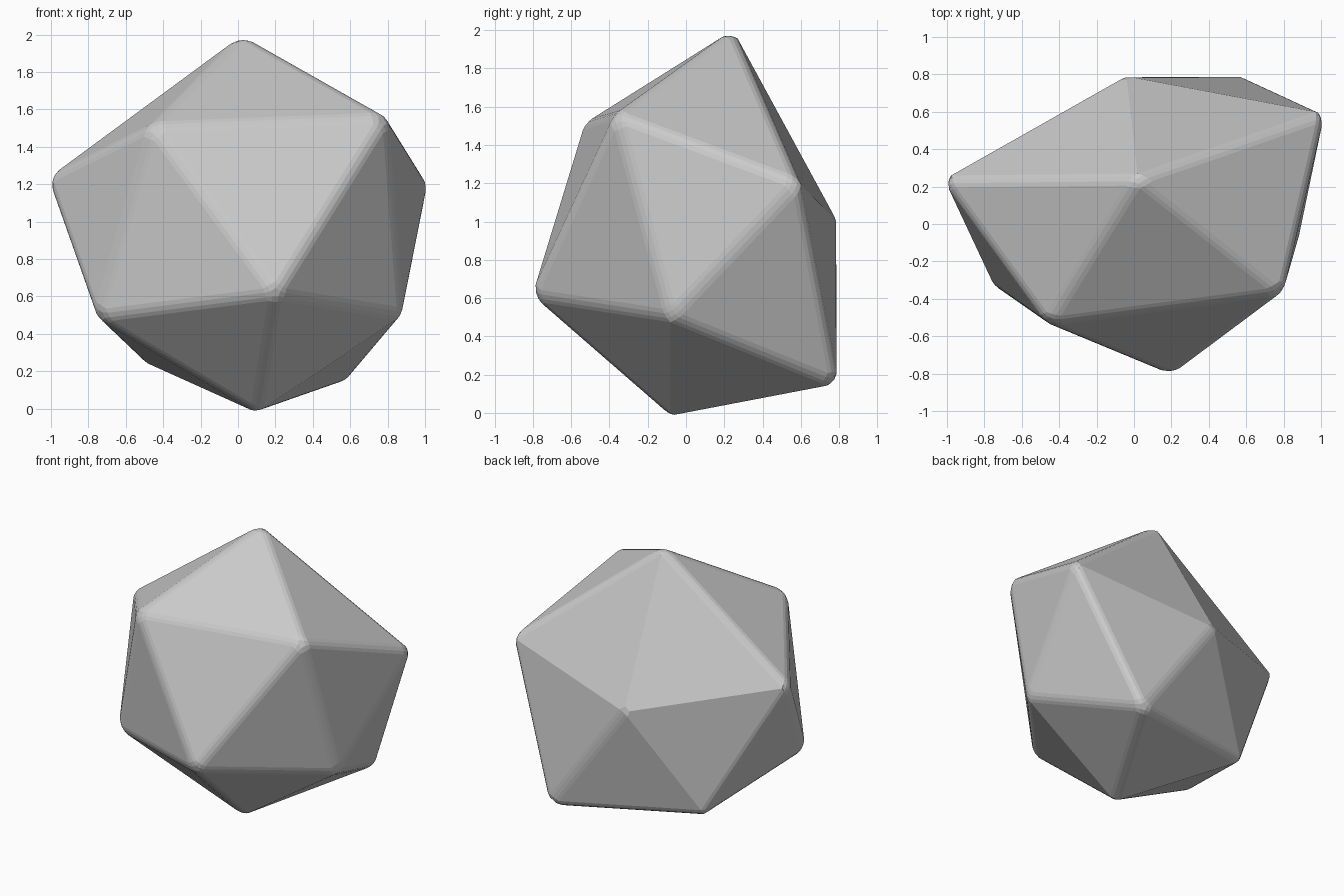
import bpy, bmesh
from mathutils import Vector

cube = bpy.data.objects.get("Cube")
if cube:
    bpy.data.objects.remove(cube, do_unlink=True)

# Irregular twenty-sided stone: apex, two staggered rings of five, base point
apex = (0.02, 0.24, 1.98)
base = (0.1, -0.08, 0)
upper = [(-1, 0.23, 1.23), (-0.45, -0.52, 1.5), (0.78, -0.36, 1.55),
         (1, 0.58, 1.2), (-0.04, 0.79, 1)]
lower = [(-0.74, -0.32, 0.5), (0.2, -0.79, 0.62), (0.86, -0.08, 0.51),
         (0.57, 0.78, 0.16), (-0.5, 0.5, 0.27)]

centre = Vector((0, 0, 1))
bm = bmesh.new()


def corner(p, push=0.022):
    """Place a corner slightly outside, so rounding brings it back in."""
    v = Vector(p)
    return bm.verts.new(v + (v - centre).normalized() * push)


top, bottom = corner(apex), corner(base)
up = [corner(p) for p in upper[:-1]] + [corner(upper[-1], 0)]
low = [corner(p) for p in lower]
for i in range(5):
    j = (i + 1) % 5
    bm.faces.new((top, up[i], up[j]))
    bm.faces.new((up[i], low[i], up[j]))
    bm.faces.new((low[i], low[j], up[j]))
    bm.faces.new((bottom, low[j], low[i]))
bmesh.ops.recalc_face_normals(bm, faces=bm.faces)

mesh = bpy.data.meshes.new("stone")
bm.to_mesh(mesh)
bm.free()
stone = bpy.data.objects.new("stone", mesh)
bpy.context.collection.objects.link(stone)

# Worn, rounded edges on the sharper creases only
bevel = stone.modifiers.new("worn_edges", "BEVEL")
bevel.width = 0.04
bevel.segments = 3
bevel.limit_method = "ANGLE"
bevel.angle_limit = 0.5236

# Plain grey stone colour
grey = bpy.data.materials.new("stone_grey")
grey.use_nodes = True
colour = (0.6, 0.6, 0.6, 1)
grey.diffuse_color = colour
grey.node_tree.nodes["Principled BSDF"].inputs["Base Color"].default_value = colour
mesh.materials.append(grey)
